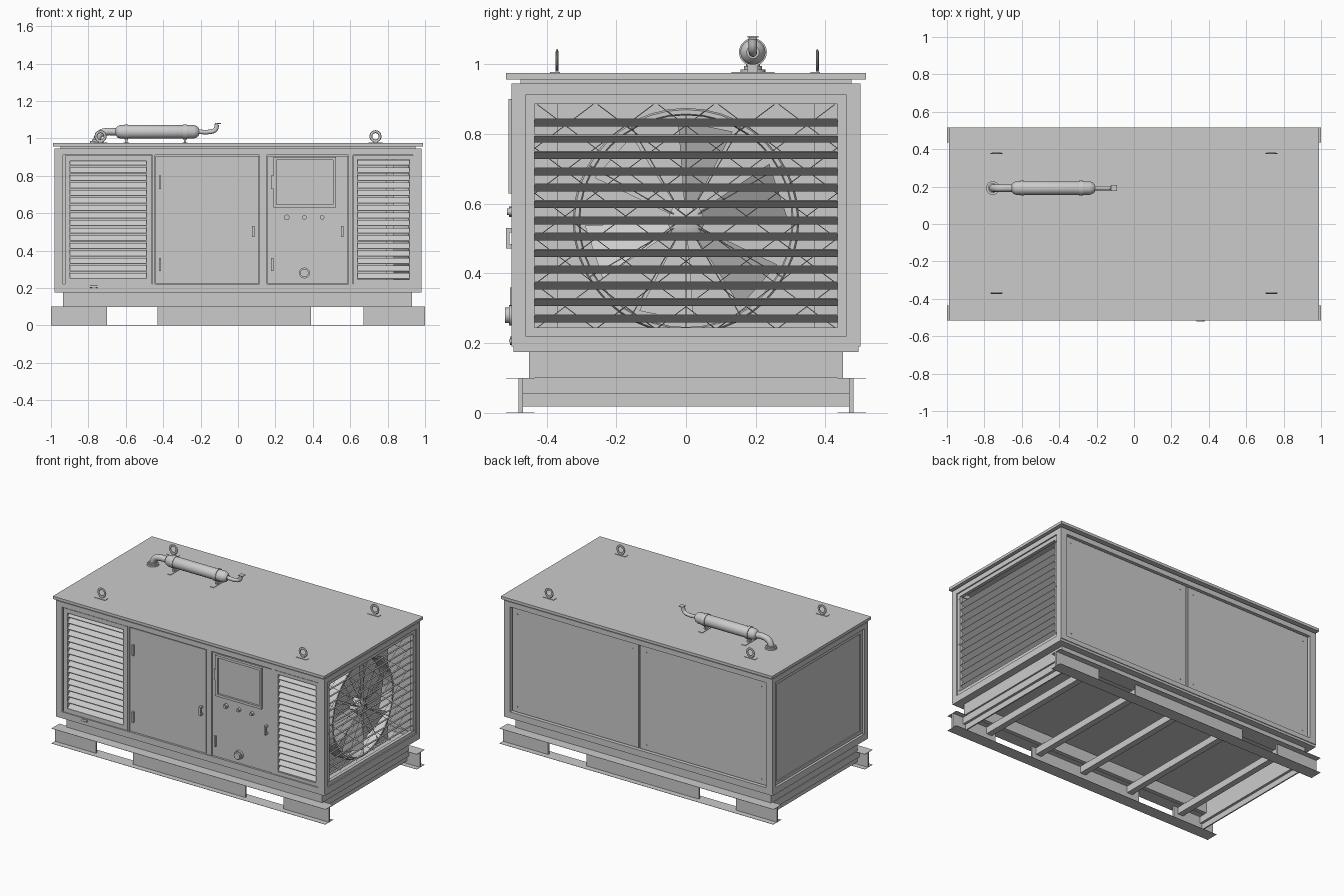
import bpy, bmesh, math
from mathutils import Vector, Matrix

if "Cube" in bpy.data.objects:
    bpy.data.objects.remove(bpy.data.objects["Cube"])

def finish(name, bm, smooth=False):
    bmesh.ops.recalc_face_normals(bm, faces=bm.faces)
    me = bpy.data.meshes.new(name)
    bm.to_mesh(me)
    bm.free()
    ob = bpy.data.objects.new(name, me)
    bpy.context.collection.objects.link(ob)
    if smooth:
        bpy.ops.object.select_all(action='DESELECT')
        ob.select_set(True)
        bpy.context.view_layer.objects.active = ob
        bpy.ops.object.shade_smooth_by_angle(angle=math.radians(40))
    return ob

def boxes(name, *specs):
    """Each spec is x0, x1, y0, y1, z0, z1."""
    bm = bmesh.new()
    for x0, x1, y0, y1, z0, z1 in specs:
        m = Matrix.Translation(((x0+x1)/2, (y0+y1)/2, (z0+z1)/2)) @ Matrix.Diagonal((x1-x0, y1-y0, z1-z0, 1))
        bmesh.ops.create_cube(bm, size=1, matrix=m)
    return finish(name, bm)

def rods(name, *specs, n=20):
    """Each spec is start, end, radius."""
    bm = bmesh.new()
    for a, b, r in specs:
        a, b = Vector(a), Vector(b)
        q = (b-a).to_track_quat('Z', 'Y').to_matrix().to_4x4()
        bmesh.ops.create_cone(bm, cap_ends=True, segments=n, radius1=r, radius2=r,
                              depth=(b-a).length, matrix=Matrix.Translation((a+b)/2) @ q)
    return finish(name, bm, True)

def lathe_x(name, profile, cy, cz, n=28):
    """Spin (x, radius) points round a line parallel to x."""
    bm = bmesh.new()
    vs = [bm.verts.new((x, cy+r, cz)) for x, r in profile]
    es = [bm.edges.new(p) for p in zip(vs, vs[1:])]
    bmesh.ops.spin(bm, geom=vs+es, cent=(0, cy, cz), axis=(1, 0, 0), angle=2*math.pi, steps=n)
    bmesh.ops.remove_doubles(bm, verts=bm.verts, dist=1e-5)
    return finish(name, bm, True)

def pipe(name, pts, r):
    cu = bpy.data.curves.new(name, 'CURVE')
    cu.dimensions, cu.bevel_depth, cu.bevel_resolution = '3D', r, 4
    cu.use_fill_caps = True
    sp = cu.splines.new('BEZIER')
    sp.bezier_points.add(len(pts)-1)
    sp.resolution_u = 6
    for bp, p in zip(sp.bezier_points, pts):
        bp.co = p
        bp.handle_left_type = bp.handle_right_type = 'AUTO'
    ob = bpy.data.objects.new(name, cu)
    bpy.context.collection.objects.link(ob)
    return ob

def louvre(name, axis, a0, a1, outer, inner, z0, z1, count, rise, t=0.003):
    """Sloping slats; positive rise lifts the outer edge."""
    bm = bmesh.new()
    for i in range(count):
        z = z0 + (z1-z0)*i/(count-1)
        prof = [(outer, z+rise/2), (inner, z-rise/2), (inner, z-rise/2+t), (outer, z+rise/2+t)]
        ends = []
        for a in (a0, a1):
            ends.append([bm.verts.new((a, d, h) if axis == 'x' else (d, a, h)) for d, h in prof])
        bm.faces.new(ends[0])
        bm.faces.new(ends[1])
        for k in range(4):
            j = (k+1) % 4
            bm.faces.new((ends[0][k], ends[0][j], ends[1][j], ends[1][k]))
    return finish(name, bm)

def border(x0, x1, y0, y1, z0, z1, w):
    """Four bars of a picture frame facing along y."""
    return [(x0, x0+w, y0, y1, z0, z1), (x1-w, x1, y0, y1, z0, z1),
            (x0+w, x1-w, y0, y1, z0, z0+w), (x0+w, x1-w, y0, y1, z1-w, z1)]

def border_x(x0, x1, y0, y1, z0, z1, w):
    return [(x0, x1, y0, y0+w, z0, z1), (x0, x1, y1-w, y1, z0, z1),
            (x0, x1, y0+w, y1-w, z0, z0+w), (x0, x1, y0+w, y1-w, z1-w, z1)]

# Skid: I-beam rails with fork pockets, and cross members
for s, side in ((-1, 'front'), (1, 'back')):
    webs = [(x0, x1, *sorted((s*.468, s*.48)), .001, .1) for x0, x1 in ((-1, -.7), (-.43, .39), (.67, 1))]
    flanges = [(-1, 1, *sorted((s*.435, s*.517)), z, z+.0015) for z in (0, .0985)]
    boxes(side+'_skid_web', *webs)
    boxes(side+'_skid_flange', *flanges)
boxes('skid_cross_members', *[(x-.02, x+.02, -.468, .468, .055, .1) for x in (-.92, -.75, -.36, 0, .34, .72, .9)])
boxes('skid_end_plates', *[(x-.004, x+.004, -.468, .468, .018, .1) for x in (-.92, .9)])

# Base frame
boxes('base_side_beams', (-.935, .93, -.45, -.41, .1, .175), (-.935, .93, .41, .45, .1, .175))
boxes('base_end_beams', (-.935, -.9, -.41, .41, .1, .175), (.895, .93, -.41, .41, .1, .175))
boxes('base_floor', (-.98, .98, -.495, .495, .175, .19))

# Enclosure frame
posts = [(*sorted((sx*.98, sx*.935)), *sorted((sy*.5, sy*.46)), .19, .945) for sx in (-1, 1) for sy in (-1, 1)]
boxes('corner_posts', *posts)
boxes('long_frame_rails', *[(-.935, .935, *sorted((s*.5, s*.465)), z0, z1)
                            for s in (-1, 1) for z0, z1 in ((.19, .22), (.912, .945))])
boxes('end_frame_rails', *[(*sorted((s*.98, s*.945)), -.46, .46, z0, z1)
                           for s in (-1, 1) for z0, z1 in ((.19, .22), (.912, .945))])
boxes('roof', (-.99, .99, -.517, .517, .957, .975), (-.95, .95, -.475, .475, .94, .957))

# Plain back and left panels
boxes('back_panels', (-.928, -.008, .475, .485, .225, .907), (.008, .928, .475, .485, .225, .907),
      (-.935, .935, .468, .475, .22, .912))
rods('back_panel_bolts', *[((x, .484, z), (x, .488, z), .004)
     for x in (-.89, -.05, .05, .89) for z in (.26, .87)], n=8)
boxes('left_panel', (-.962, -.95, -.46, .46, .22, .912))
boxes('left_panel_trim', *border_x(-.97, -.962, -.455, .455, .225, .907, .02))

# Front posts, doors and vents
boxes('front_mullions', (-.458, -.445, -.495, -.46, .22, .912), (.115, .155, -.495, -.46, .22, .912),
      (.592, .615, -.495, -.46, .22, .912))
boxes('left_door', (-.442, .112, -.492, -.475, .223, .905))
boxes('right_door', (.158, .589, -.492, -.475, .223, .905))
boxes('left_vent_frame', *border(-.925, -.46, -.496, -.465, .222, .908, .028))
boxes('right_vent_frame', *border(.617, .94, -.496, -.465, .222, .908, .022))
louvre('left_vent_slats', 'x', -.9, -.485, -.494, -.468, .262, .868, 16, -.029)
louvre('right_vent_slats', 'x', .637, .92, -.494, -.468, .262, .868, 16, -.029)

# Door fittings
boxes('control_window_frame', *border(.19, .525, -.51, -.49, .63, .9, .016))
boxes('control_window', (.2, .515, -.497, -.488, .64, .89))
rods('control_buttons', *[((x, -.488, .577), (x, -.508, .577), r) for x, r in ((.26, .015), (.355, .012), (.45, .012))])
rods('control_button_caps', *[((x, -.505, .577), (x, -.514, .577), .009) for x in (.26, .355, .45)])
rods('filler_cap', ((.355, -.488, .28), (.355, -.508, .28), .029), ((.355, -.506, .28), (.355, -.52, .28), .022))
boxes('door_hinges', *[(x-.006, x+.006, -.505, -.49, z-.035, z+.035) for x in (-.417, .183) for z in (.765, .325)])
boxes('door_handles', *[(x-.007, x+.007, y0, y1, z0, z1) for x in (.082, .557)
      for y0, y1, z0, z1 in ((-.517, -.507, .472, .53), (-.507, -.49, .472, .484), (-.507, -.49, .518, .53))])
rods('drain_plug', ((-.77, -.48, .207), (-.77, -.505, .207), .012), ((-.79, -.502, .207), (-.75, -.502, .207), .006), n=12)

# Right side vent with slats that rise outwards
boxes('right_side_frame', *border_x(.95, .972, -.46, .46, .22, .912, .025))
louvre('right_side_slats', 'y', -.437, .437, .968, .932, .27, .832, 13, .02)
rods('right_side_screws', *[((.97, y, z), (.975, y, z), .004)
     for y in (-.445, .445) for z in (.25, .565, .87)], n=8)

# Fine diagonal wire screen behind the slats
wires = []
for k in range(-5, 6):
    for s in (-1, 1):
        ends = []
        for y in (-.437, .437):
            z = .565 + k*.13 + s*y*.75
            zc = min(max(z, .24), .885)
            ends.append((.928, (zc-.565-k*.13)/(s*.75), zc))
        if abs(ends[0][1]-ends[1][1]) > .02:
            wires.append((*ends, .0012))
rods('wire_screen', *wires, n=4)

# Radiator, fan shroud ring, fan and guard
boxes('radiator', (.79, .835, -.37, .37, .19, .888))
cz = .55
lathe_x('fan_shroud', [(.835, .325), (.905, .325), (.913, .32), (.913, .308), (.905, .304), (.835, .304), (.835, .325)], 0, cz, 40)
lathe_x('fan_hub', [(.836, 0), (.836, .04), (.85, .055), (.905, .055), (.914, .042), (.914, 0)], 0, cz, 8)
bm = bmesh.new()
for i in range(6):
    a = i*math.pi/3 + .2
    q = []
    for x, da, r in ((.9, -.3, .05), (.9, -.28, .29), (.85, .28, .29), (.85, .3, .05)):
        q.append(bm.verts.new((x, r*math.sin(a+da), cz+r*math.cos(a+da))))
    bm.faces.new(q)
finish('fan_blades', bm)
spokes = []
for i in range(12):
    a = math.pi*i/6
    dy, dz = math.sin(a), math.cos(a)
    spokes.append(((.914, dy*.04, cz+dz*.04), (.914, dy*.318, cz+dz*.318), .0015))
rods('fan_guard_spokes', *spokes, n=6)

# Exhaust silencer on the roof
my, mz = .192, 1.035
lathe_x('silencer_body', [(-.655, 0), (-.655, .018), (-.645, .03), (-.63, .036), (-.235, .036),
                          (-.22, .03), (-.208, .018), (-.208, 0)], my, mz)
for k, x in enumerate((-.597, -.283)):
    lathe_x(f'silencer_band_{k+1}', [(x-.01, .036), (x-.01, .04), (x+.01, .04), (x+.01, .036)], my, mz)
boxes('silencer_brackets', *[b for x in (-.597, -.283) for b in
      ((x-.014, x+.014, my-.062, my+.062, .975, .978), (x-.006, x+.006, my-.015, my+.015, .978, 1.003))])
pipe('inlet_pipe', [(-.755, my, .975), (-.752, my, 1.0), (-.735, my, 1.025), (-.705, my, mz), (-.65, my, mz)], .02)
rods('inlet_flange', ((-.755, my, .974), (-.755, my, .986), .036), ((-.755, my, .986), (-.755, my, .995), .026))
pipe('tail_pipe', [(-.215, my, mz), (-.15, my, mz), (-.122, my, 1.045), (-.112, my, 1.075)], .012)
boxes('tail_pipe_flap', (-.122, -.09, my-.016, my+.016, 1.077, 1.081))

# Lifting eyes
for sx, sn in ((-1, 'left'), (1, 'right')):
    for y, yn in ((-.37, 'front'), (.377, 'back')):
        bpy.ops.mesh.primitive_torus_add(major_radius=.025, minor_radius=.008, major_segments=12, minor_segments=8,
                                         location=(sx*.735, y, 1.011), rotation=(math.pi/2, 0, 0))
        ob = bpy.context.object
        ob.name = f'{yn}_{sn}_lifting_eye'
        ob.scale.z = .5
        bpy.ops.object.shade_smooth_by_angle(angle=math.radians(40))
        boxes(f'{yn}_{sn}_lifting_eye_foot', (sx*.735-.038, sx*.735+.038, y-.02, y+.008, .975, .978),
              (sx*.735-.01, sx*.735+.01, y-.004, y+.004, .978, .988))
